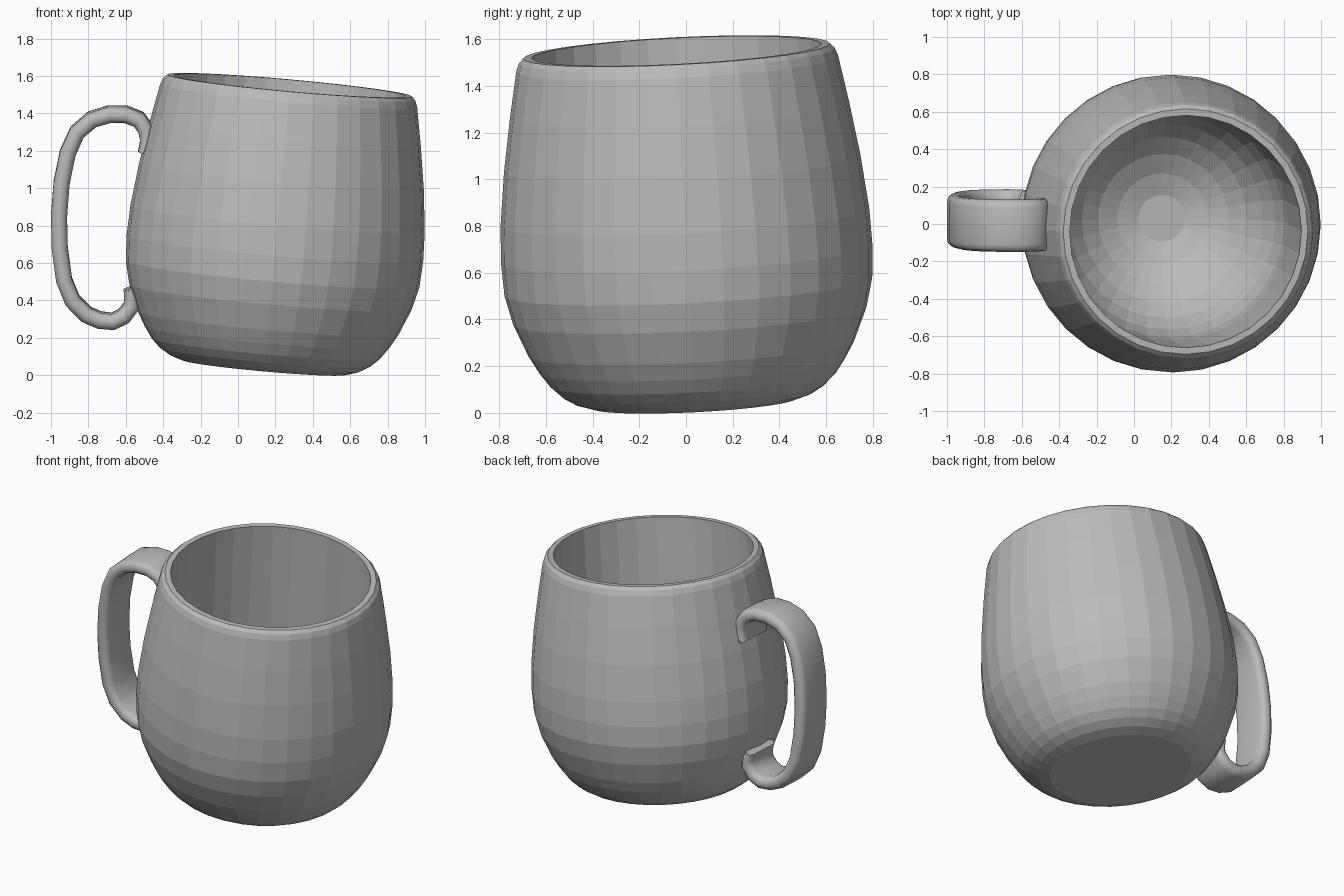
import bpy, bmesh, math
from mathutils import Vector, Matrix

cube = bpy.data.objects.get("Cube")
if cube:
    bpy.data.objects.remove(cube)

# Single grey finish
grey = bpy.data.materials.new("plain_grey")
grey.use_nodes = True
colour = (0.5, 0.5, 0.5, 1)
grey.diffuse_color = colour
grey.node_tree.nodes["Principled BSDF"].inputs["Base Color"].default_value = colour


def make_object(name, bm):
    bmesh.ops.recalc_face_normals(bm, faces=bm.faces)
    mesh = bpy.data.meshes.new(name)
    bm.to_mesh(mesh)
    bm.free()
    mesh.materials.append(grey)
    obj = bpy.data.objects.new(name, mesh)
    bpy.context.collection.objects.link(obj)
    return obj


def loft(bm, rings):
    """Skin closed rings of points and cap both ends."""
    loops = [[bm.verts.new(p) for p in ring] for ring in rings]
    for a, b in zip(loops, loops[1:]):
        n = len(a)
        for i in range(n):
            j = (i + 1) % n
            bm.faces.new((a[i], a[j], b[j], b[i]))
    bm.faces.new(loops[0])
    bm.faces.new(loops[-1])


def circle(radius, height, sides=32):
    turn = 2 * math.pi / sides
    return [Vector((radius * math.cos(i * turn), radius * math.sin(i * turn), height))
            for i in range(sides)]


# Mug body: outer wall and rim as (radius, height) along the tilted axis
outer = [(.44, 0), (.51, .022), (.565, .055), (.612, .1), (.655, .16), (.698, .235),
         (.757, .375), (.788, .5), (.796, .64), (.79, .8), (.764, 1.03), (.727, 1.26),
         (.69, 1.46), (.677, 1.495), (.657, 1.515)]
# Straight inner wall running into a round bowl
bowl_radius, bowl_height, floor = .625, .63, .07
inner = [(.622, 1.515)]
for k in range(8):
    a = math.radians(90 - k * 78.5 / 7)
    inner.append((bowl_radius * math.sin(a), floor + bowl_height * (1 - math.cos(a))))
body = bmesh.new()
loft(body, [circle(r, h) for r, h in outer + inner])
mug = make_object("mug_body", body)
axis = Vector((.09, -.05, 1)).normalized()
tilt = Vector((0, 0, 1)).rotation_difference(axis).to_matrix().to_4x4()
mug.matrix_world = Matrix.Translation((.14, .035, .042)) @ tilt

# Handle: a flat rounded strap swept along a hooked loop of (x, z) points
path = [(-.51, 1.19), (-.487, 1.25), (-.492, 1.315), (-.53, 1.368), (-.6, 1.395),
        (-.69, 1.395), (-.78, 1.368), (-.86, 1.3), (-.91, 1.19), (-.943, 1.03),
        (-.957, .85), (-.953, .68), (-.93, .51), (-.885, .4), (-.81, .325),
        (-.74, .295), (-.67, .288), (-.61, .317), (-.57, .37), (-.572, .42), (-.588, .465)]
points = [Vector((x, .018 - .05 * (z - .85), z)) for x, z in path]
across = Vector((0, 1, .05)).normalized()


def strap_section(i):
    last = len(points) - 1
    along = points[min(i + 1, last)] - points[max(i - 1, 0)]
    outward = along.cross(across).normalized()
    thick = .025 if i in (0, last) else .036 if i in (1, last - 1) else .043
    ring = []
    for side in (1, -1):
        for k in range(7):
            a = math.pi * (k / 6 - .5)
            ring.append(points[i] + across * side * (.1 + .04 * math.cos(a))
                        + outward * side * thick * math.sin(a))
    return ring


strap = bmesh.new()
loft(strap, [strap_section(i) for i in range(len(points))])
handle = make_object("handle", strap)
bpy.context.view_layer.objects.active = handle
handle.select_set(True)
bpy.ops.object.shade_smooth_by_angle(angle=math.radians(35))
handle.select_set(False)
